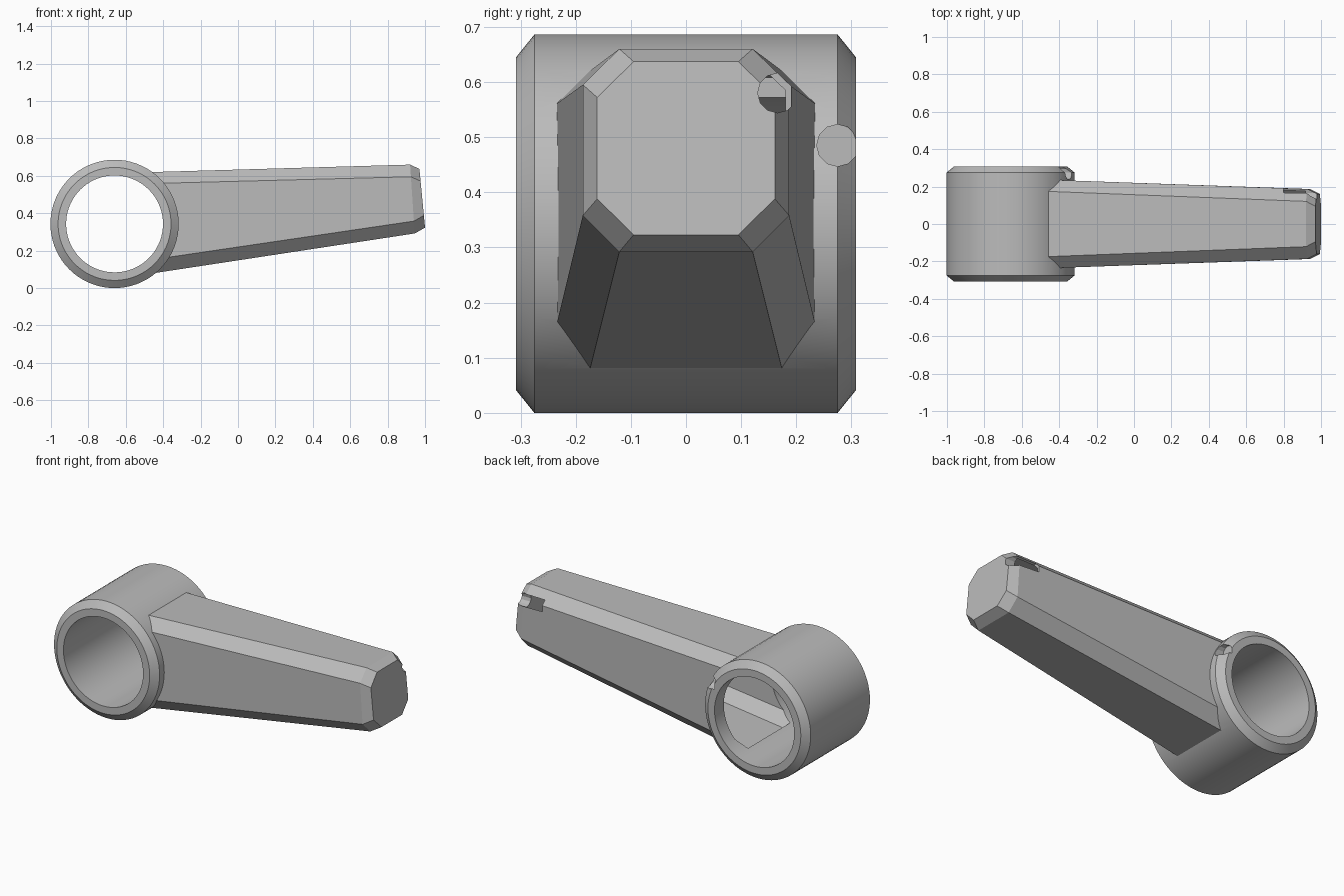
import bpy, bmesh
from math import sin, cos, tau, radians

cube = bpy.data.objects.get("Cube")
if cube:
    bpy.data.objects.remove(cube, do_unlink=True)

grey = bpy.data.materials.new("plain grey")
grey.use_nodes = True
colour = (0.5, 0.5, 0.5, 1)
grey.diffuse_color = colour
grey.node_tree.nodes["Principled BSDF"].inputs["Base Color"].default_value = colour

HUB_X, HUB_Z = -0.66, 0.343


def loft(name, sections):
    """Closed solid through a list of equal-length point loops."""
    bm = bmesh.new()
    loops = [[bm.verts.new(p) for p in s] for s in sections]
    n = len(loops[0])
    for a, b in zip(loops, loops[1:]):
        for i in range(n):
            j = (i + 1) % n
            bm.faces.new((a[i], a[j], b[j], b[i]))
    bm.faces.new(loops[0][::-1])
    bm.faces.new(loops[-1])
    bmesh.ops.recalc_face_normals(bm, faces=bm.faces)
    mesh = bpy.data.meshes.new(name)
    bm.to_mesh(mesh)
    bm.free()
    mesh.materials.append(grey)
    obj = bpy.data.objects.new(name, mesh)
    bpy.context.collection.objects.link(obj)
    return obj


def hub_circle(r, y, n=72):
    return [(HUB_X + r * cos(tau * i / n), y, HUB_Z + r * sin(tau * i / n)) for i in range(n)]


def drill_circle(x, y, z, r, n=12):
    return [(x, y + r * cos(tau * i / n), z + r * sin(tau * i / n)) for i in range(n)]


def octagon(x_top, x_bot, top, bot, y_flat, y_side, side_top, side_bot):
    """Bevelled rectangular section; its plane may lean in x."""
    half = [(y_flat, top), (y_side, side_top), (y_side, side_bot), (y_flat, bot)]
    outline = half + [(-y, z) for y, z in reversed(half)]
    return [(x_bot + (x_top - x_bot) * (z - bot) / (top - bot), y, z) for y, z in outline]


def combine(target, tool, operation):
    mod = target.modifiers.new("join", "BOOLEAN")
    mod.operation, mod.object, mod.solver = operation, tool, "EXACT"
    bpy.context.view_layer.objects.active = target
    bpy.ops.object.modifier_apply(modifier=mod.name)
    bpy.data.objects.remove(tool, do_unlink=True)


# Hub barrel with chamfered rims
lever = loft("lever", [hub_circle(r, y) for r, y in
                       ((0.302, -0.308), (0.343, -0.275), (0.343, 0.275), (0.302, 0.308))])

# Tapered arm with bevelled tip
arm = loft("arm", [
    octagon(-0.5, -0.5, 0.619, 0.072, 0.176, 0.238, 0.558, 0.146),
    octagon(0.92, 0.945, 0.66, 0.292, 0.121, 0.187, 0.595, 0.358),
    octagon(0.97, 1.0, 0.637, 0.323, 0.095, 0.161, 0.572, 0.388)])
combine(lever, arm, "UNION")

# Bore, and the hollow inside the arm that opens into it
combine(lever, loft("bore", [hub_circle(0.259, y) for y in (-0.5, 0.5)]), "DIFFERENCE")
hollow = loft("hollow", [
    octagon(-0.54, -0.54, 0.607, 0.083, 0.17, 0.227, 0.551, 0.152),
    octagon(0.91, 0.935, 0.648, 0.304, 0.115, 0.176, 0.588, 0.365)])
combine(lever, hollow, "DIFFERENCE")

# Small notches at the hub rim and the arm tip
for x0, x1, y, z, r in ((-0.4, -0.2, 0.275, 0.485, 0.038), (0.8, 1.1, 0.166, 0.58, 0.036)):
    combine(lever, loft("notch", [drill_circle(x, y, z, r) for x in (x0, x1)]), "DIFFERENCE")

# Smooth barrel, crisp bevels
bpy.ops.object.select_all(action="DESELECT")
lever.select_set(True)
bpy.context.view_layer.objects.active = lever
bpy.ops.object.shade_smooth_by_angle(angle=radians(20))
